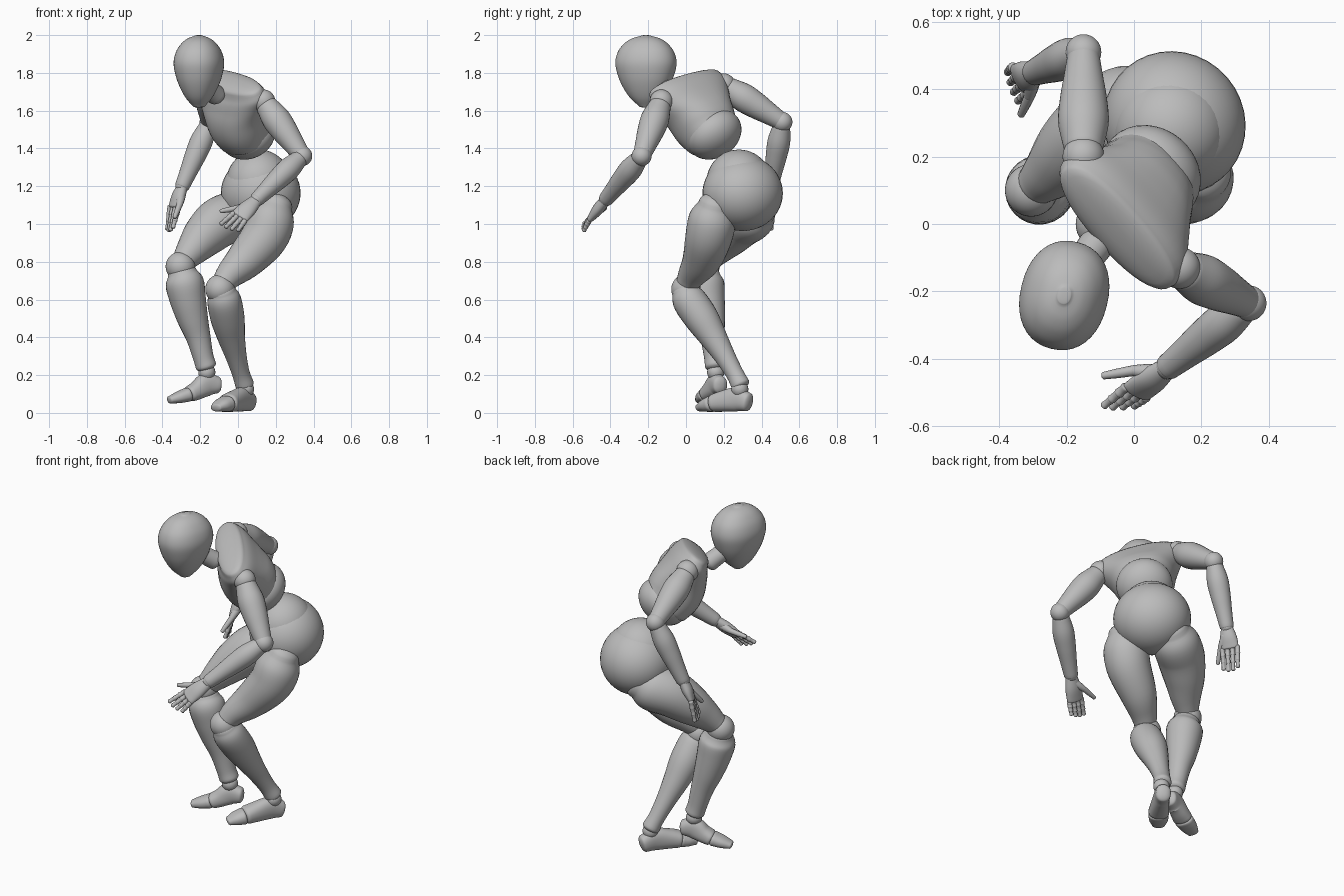
import bpy
import bmesh
from math import sin, cos, pi, copysign
from mathutils import Vector, Matrix

default_cube = bpy.data.objects.get("Cube")
if default_cube:
    bpy.data.objects.remove(default_cube, do_unlink=True)

# One plain grey for the whole figure
grey = bpy.data.materials.new("mannequin grey")
grey.use_nodes = True
colour = (0.5, 0.5, 0.5, 1)
grey.diffuse_color = colour
grey.node_tree.nodes["Principled BSDF"].inputs["Base Color"].default_value = colour


def finish(name, bm):
    """Turn a bmesh into a smooth grey object."""
    bmesh.ops.recalc_face_normals(bm, faces=bm.faces)
    mesh = bpy.data.meshes.new(name)
    bm.to_mesh(mesh)
    bm.free()
    mesh.materials.append(grey)
    mesh.shade_smooth()
    obj = bpy.data.objects.new(name, mesh)
    bpy.context.collection.objects.link(obj)
    return obj


def spline(keys, steps):
    """Catmull-Rom samples through keys of any length."""
    keys = [Vector(k) for k in keys]
    padded = [keys[0] * 2 - keys[1]] + keys + [keys[-1] * 2 - keys[-2]]
    samples = []
    for a, b, c, d in zip(padded, padded[1:], padded[2:], padded[3:]):
        for i in range(steps):
            t = i / steps
            samples.append(b + (c - a) * (t / 2)
                           + (a * 2 - b * 5 + c * 4 - d) * (t * t / 2)
                           + (b * 3 - a - c * 3 + d) * (t ** 3 / 2))
    return samples + [keys[-1]]


def loft(name, keys, ref=(0, 0, 1), cap=0.6, sides=28, steps=5, power=2):
    """Skin keys of (x, y, z, half width, half depth) with rounded ends."""
    keys = [tuple(k) if len(k) == 5 else (*k, k[-1]) for k in keys]
    samples = spline(keys, steps)
    points = [Vector(s[:3]) for s in samples]
    rings = []
    last = len(points) - 1
    for i, s in enumerate(samples):
        tangent = (points[min(i + 1, last)] - points[max(i - 1, 0)]).normalized()
        rings.append((points[i], tangent, s[3], s[4]))

    def dome(ring, sign):
        p, t, w, d = ring
        angles = [pi / 2 * k / 6 for k in range(1, 6)]
        return [(p + t * (sign * cap * min(w, d) * sin(a)), t, w * cos(a), d * cos(a))
                for a in angles]

    rings = dome(rings[0], -1)[::-1] + rings + dome(rings[-1], 1)
    bm = bmesh.new()
    loops = []
    for p, t, w, d in rings:
        side = t.cross(Vector(ref)).normalized()
        up = side.cross(t)
        loop = []
        for k in range(sides):
            a = 2 * pi * k / sides
            c, s = [copysign(abs(v) ** (2 / power), v) for v in (cos(a), sin(a))]
            loop.append(bm.verts.new(p + side * (w * c) + up * (d * s)))
        loops.append(loop)
    for low, high in zip(loops, loops[1:]):
        for k in range(sides):
            n = (k + 1) % sides
            bm.faces.new((low[k], low[n], high[n], high[k]))
    bm.faces.new(loops[0])
    bm.faces.new(loops[-1])
    return finish(name, bm)


def ellipsoid(name, centre, radii, axes=None):
    """Ball stretched along three axes."""
    bm = bmesh.new()
    bmesh.ops.create_uvsphere(bm, u_segments=36, v_segments=24, radius=1)
    frame = Matrix(axes).transposed() if axes else Matrix.Identity(3)
    for v in bm.verts:
        v.co = Vector(centre) + frame @ Vector([c * r for c, r in zip(v.co, radii)])
    return finish(name, bm)


def ball(name, centre, radius):
    return ellipsoid(name, centre, (radius,) * 3)


def between(name, start, end, radii, cap=0.6, sides=28):
    """Straight limb with radii spaced evenly along it."""
    start, end = Vector(start), Vector(end)
    n = len(radii) - 1
    loft(name, [(*start.lerp(end, i / n), r) for i, r in enumerate(radii)], cap=cap, sides=sides)


# Torso frame: spine direction, the body's left, and its back
spine = Vector((-0.4, -0.55, 0.73)).normalized()
left = Vector((0.65, -0.73, -0.2))
left = (left - spine * left.dot(spine)).normalized()
back = spine.cross(left)
waist = Vector((0.08, 0.19, 1.42))

# Chest: (along spine, shift to back, half width, half depth)
chest = [(0.075, -0.015, 0.15, 0.142), (0.15, -0.01, 0.17, 0.156), (0.22, 0.005, 0.19, 0.152),
         (0.29, 0.025, 0.225, 0.13), (0.35, 0.042, 0.252, 0.108), (0.4, 0.05, 0.24, 0.085)]
loft("chest", [(*(waist + spine * t + back * o), w, d) for t, o, w, d in chest],
     ref=back, cap=0.35, sides=40, power=2.3)
ellipsoid("lower_ribs", waist + spine * 0.075, (0.157, 0.15, 0.118), (left, back, spine))

# Pelvis and abdomen
hip_left = Vector((0.65, -0.76, 0))
hip_back = Vector((0.76, 0.65, 0))
ellipsoid("pelvis", (0.12, 0.3, 1.163), (0.217, 0.207, 0.2), (hip_left, hip_back, (0, 0, 1)))
ball("abdomen", (0.11, 0.28, 1.222), 0.172)

# Head and neck: (height, half width, half depth)
head = [(1.622, 0.03, 0.034), (1.665, 0.066, 0.082), (1.72, 0.096, 0.12), (1.78, 0.118, 0.147),
        (1.85, 0.13, 0.163), (1.91, 0.118, 0.15), (1.955, 0.09, 0.116), (1.982, 0.058, 0.075),
        (1.996, 0.022, 0.028)]
loft("head", [(-0.207, -0.212, z, w, d) for z, w, d in head],
     ref=(0.24, 0.97, 0), cap=0.18, sides=40, power=2.2)
between("neck", (-0.115, -0.065, 1.68), (-0.18, -0.15, 1.75), (0.052, 0.05, 0.05))

# Arms
arms = {
    "left": ((0.135, -0.13, 1.65), (0.34, -0.235, 1.36), (0.1, -0.425, 1.13)),
    "right": ((-0.15, 0.2, 1.735), (-0.15, 0.51, 1.54), (-0.295, 0.45, 1.2)),
}
for side, (shoulder, elbow, wrist) in arms.items():
    ball(side + "_shoulder_ball", shoulder, 0.062)
    start = Vector(shoulder).lerp(Vector(elbow), 0.1)
    between(side + "_upper_arm", start, elbow, (0.06, 0.075, 0.07, 0.058, 0.046))
    ball(side + "_elbow_ball", elbow, 0.053)
    start = Vector(elbow).lerp(Vector(wrist), 0.06)
    between(side + "_forearm", start, wrist, (0.046, 0.06, 0.056, 0.047, 0.039), cap=0.4)
    ball(side + "_wrist_ball", wrist, 0.036)

# Hands: first and last knuckle, first and last fingertip, then the thumb path
hands = {
    "left": ((-0.025, -0.485, 1.055), (0.035, -0.515, 1.015),
             (-0.09, -0.54, 1.0), (0.0, -0.54, 0.965),
             ((0.06, -0.44, 1.1), (0, -0.435, 1.085), (-0.09, -0.45, 1.068))),
    "right": ((-0.315, 0.39, 1.085), (-0.36, 0.465, 1.09),
              (-0.345, 0.365, 0.98), (-0.375, 0.45, 0.97),
              ((-0.3, 0.43, 1.15), (-0.31, 0.38, 1.1), (-0.335, 0.325, 1.035))),
}
for side, (k0, k1, t0, t1, thumb) in hands.items():
    k0, k1, t0, t1 = map(Vector, (k0, k1, t0, t1))
    wrist = Vector(arms[side][2])
    across = (k1 - k0).normalized()
    centre = (k0 + k1) / 2
    palm = [(0.05, 0.034, 0.028), (0.5, 0.048, 0.031), (0.95, 0.051, 0.021)]
    loft(side + "_palm", [(*wrist.lerp(centre, f), d, w) for f, w, d in palm], ref=across)
    for i in range(4):
        knuckle, tip = k0.lerp(k1, i / 3), t0.lerp(t1, i / 3)
        tip = tip + (tip - knuckle) * (0.1 if i in (1, 2) else 0)
        for j in range(3):
            a, b = knuckle.lerp(tip, j / 3), knuckle.lerp(tip, (j + 0.9) / 3)
            r = 0.015 - 0.0015 * j
            between(f"{side}_finger_{i}_{j}", a, b, (r, r * 0.9, r), cap=0.7, sides=12)
    for j, r in enumerate((0.024, 0.016)):
        between(f"{side}_thumb_{j}", thumb[j], thumb[j + 1], (r, r * 0.9, r * 0.7), sides=12)

# Legs: thigh and shin as (x, y, z, radius)
legs = {
    "left": ([(0.2, 0.155, 1.1, 0.09), (0.177, 0.14, 1.03, 0.124), (0.14, 0.12, 0.93, 0.124),
              (0.043, 0.085, 0.815, 0.104), (-0.04, 0.035, 0.735, 0.077), (-0.08, 0.005, 0.685, 0.06)],
             [(-0.085, -0.008, 0.645, 0.07), (-0.073, 0.018, 0.595, 0.09), (-0.055, 0.083, 0.5, 0.09),
              (-0.035, 0.145, 0.4, 0.073), (-0.01, 0.205, 0.3, 0.056), (0.015, 0.257, 0.21, 0.047),
              (0.035, 0.288, 0.15, 0.05)]),
    "right": ([(0.05, 0.385, 1.075, 0.095), (-0.005, 0.35, 1.045, 0.13), (-0.095, 0.29, 1.01, 0.134),
               (-0.175, 0.225, 0.94, 0.117), (-0.24, 0.16, 0.865, 0.088), (-0.285, 0.12, 0.81, 0.065)],
              [(-0.295, 0.1, 0.74, 0.078), (-0.283, 0.1, 0.69, 0.102), (-0.265, 0.11, 0.6, 0.096),
               (-0.24, 0.125, 0.5, 0.082), (-0.21, 0.14, 0.4, 0.065), (-0.185, 0.15, 0.3, 0.055),
               (-0.17, 0.155, 0.25, 0.055)]),
}
knees = {"left": (-0.095, 0, 0.655), "right": (-0.305, 0.1, 0.775)}
ankles = {"left": (0.04, 0.285, 0.125), "right": (-0.165, 0.157, 0.215)}
for side, (thigh, shin) in legs.items():
    loft(side + "_thigh", thigh, cap=0.7)
    loft(side + "_shin", shin, cap=0.5)
    ball(side + "_knee_ball", knees[side], 0.078)
    ball(side + "_ankle_ball", ankles[side], 0.045)

# Feet: (x, y, z, half width, half height)
feet = {
    "left": ([(0.06, 0.325, 0.057, 0.042, 0.05), (0.025, 0.27, 0.072, 0.044, 0.064),
              (-0.02, 0.2, 0.062, 0.052, 0.056), (-0.05, 0.155, 0.053, 0.058, 0.049)],
             [(-0.062, 0.138, 0.048, 0.057, 0.043), (-0.09, 0.105, 0.039, 0.052, 0.034),
              (-0.115, 0.075, 0.028, 0.036, 0.021)]),
    "right": ([(-0.11, 0.18, 0.148, 0.04, 0.045), (-0.165, 0.158, 0.15, 0.043, 0.062),
               (-0.215, 0.137, 0.12, 0.05, 0.05), (-0.25, 0.122, 0.102, 0.054, 0.043)],
              [(-0.268, 0.115, 0.096, 0.054, 0.038), (-0.315, 0.097, 0.082, 0.049, 0.031),
               (-0.36, 0.08, 0.069, 0.034, 0.02)]),
}
for side, (foot, toes) in feet.items():
    loft(side + "_foot", foot, cap=0.5, power=2.3)
    loft(side + "_toes", toes, cap=0.5, power=2.3)
